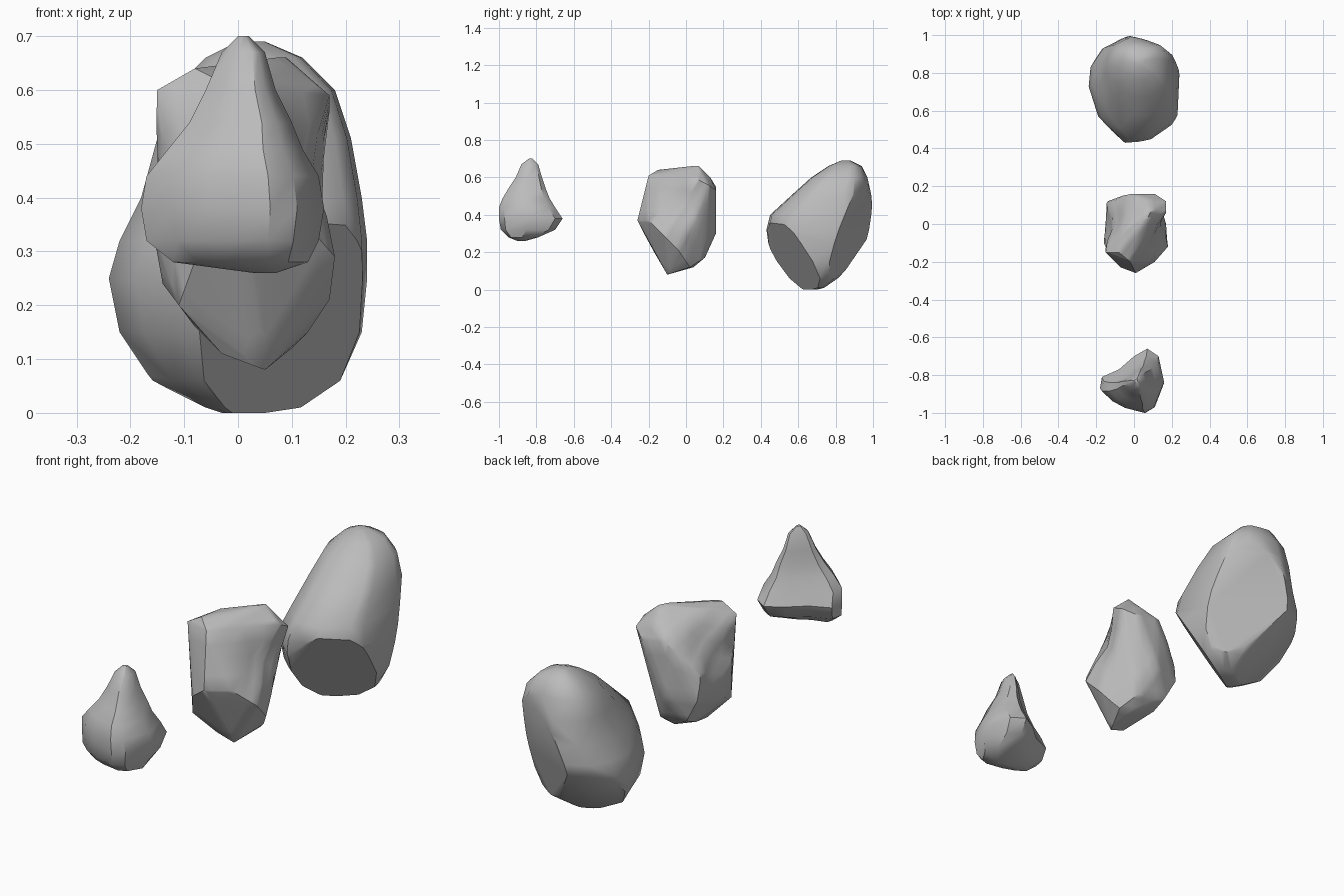
import bpy
import bmesh
from math import radians
from mathutils import Vector

default_cube = bpy.data.objects.get("Cube")
if default_cube:
    bpy.data.objects.remove(default_cube, do_unlink=True)


def make_material(name, colour):
    material = bpy.data.materials.new(name)
    material.use_nodes = True
    material.diffuse_color = colour
    shader = material.node_tree.nodes["Principled BSDF"]
    shader.inputs["Base Color"].default_value = colour
    shader.inputs["Roughness"].default_value = 0.8
    return material


stone_grey = make_material("stone grey", (0.5, 0.5, 0.5, 1))


def finish_rock(name, bm):
    """Turn the finished mesh into a grey object with sharp facet edges."""
    bmesh.ops.recalc_face_normals(bm, faces=bm.faces[:])
    mesh = bpy.data.meshes.new(name)
    bm.to_mesh(mesh)
    bm.free()
    rock = bpy.data.objects.new(name, mesh)
    bpy.context.collection.objects.link(rock)
    mesh.materials.append(stone_grey)
    bpy.ops.object.select_all(action="DESELECT")
    rock.select_set(True)
    bpy.context.view_layer.objects.active = rock
    bpy.ops.object.shade_smooth_by_angle(angle=radians(38))


def normalised(outline):
    """Scale a footprint so that it fills the square from -1 to 1."""
    xs, ys = zip(*outline)

    def fit(value, values):
        low, high = min(values), max(values)
        return 2 * (value - low) / (high - low) - 1

    return [(fit(x, xs), fit(y, ys)) for x, y in outline]


def chip(bm, point, normal):
    """Slice a flat facet off the rock and close the hole."""
    geometry = bm.verts[:] + bm.edges[:] + bm.faces[:]
    cut = bmesh.ops.bisect_plane(bm, geom=geometry, plane_co=Vector(point) / 100,
                                 plane_no=normal, clear_outer=True)
    rim = [item for item in cut["geom_cut"] if isinstance(item, bmesh.types.BMEdge)]
    bmesh.ops.holes_fill(bm, edges=rim, sides=0)


def dent(bm, point, radius, push):
    """Press a soft hollow into the rock."""
    for vert in bm.verts:
        reach = (vert.co - Vector(point) / 100).length * 100 / radius
        if reach < 1:
            vert.co += Vector(push) / 100 * (1 - reach * reach) ** 2


def lofted_rock(name, outline, layers, chips=()):
    """Loft a footprint through layers of (height, left, right, front, back)."""
    bm = bmesh.new()
    footprint = normalised(outline)
    rings = []
    for z, x_low, x_high, y_low, y_high in layers:
        centre = Vector((x_low + x_high, y_low + y_high, 2 * z)) / 200
        half_x, half_y = (x_high - x_low) / 200, (y_high - y_low) / 200
        rings.append([bm.verts.new(centre + Vector((u * half_x, v * half_y, 0)))
                      for u, v in footprint])
    count = len(footprint)
    for lower, upper in zip(rings, rings[1:]):
        for i in range(count):
            j = (i + 1) % count
            bm.faces.new((lower[i], lower[j], upper[j], upper[i]))
    bm.faces.new(rings[0][::-1])
    bm.faces.new(rings[-1])
    for point, normal in chips:
        chip(bm, point, normal)
    finish_rock(name, bm)


def faceted_rock(name, corners, dents):
    """Stretch a skin over the corner points of a rock, then hollow it."""
    bm = bmesh.new()
    for corner in corners:
        bm.verts.new(Vector(corner) / 100)
    hull = bmesh.ops.convex_hull(bm, input=bm.verts[:])
    inner = [item for item in hull["geom_interior"] if isinstance(item, bmesh.types.BMVert)]
    bmesh.ops.delete(bm, geom=inner, context="VERTS")
    bmesh.ops.subdivide_edges(bm, edges=bm.edges[:], cuts=3, use_grid_fill=True)
    for hollow in dents:
        dent(bm, *hollow)
    finish_rock(name, bm)


# Small pear-shaped rock with three lobes and a narrow peak (hundredths of a unit)
lofted_rock(
    "small_front_rock",
    [(-18, -87), (-12, -93), (-5, -97), (6, -100), (11, -97), (16, -84),
     (13, -70), (7, -66), (0, -70), (-8, -77), (-17, -81)],
    [(26, 3, 7, -90, -86), (28, -12, 13, -95, -79), (32, -17, 15, -99, -70),
     (38, -18, 16, -100, -66), (44, -17, 15, -100, -70), (49, -13, 12, -98, -73),
     (54, -9, 10, -95, -75), (60, -6, 7, -91, -77), (67, -3, 5, -88, -79),
     (70, 0, 2, -84, -82)])

# Middle rock: a pointed foot, a broken front and a narrower top
foot = [(5, -10, 8), (-3, -11, 11), (10, 2, 12), (3, 4, 12), (13, 0, 15),
        (6, 10, 17), (-8, 4, 16), (-8, 11, 19), (-11, -17, 20), (17, -4, 21)]
waist = [(-14, -8, 24), (18, -12, 29), (-7, -23, 31), (1, -26, 37), (5, -22, 33),
         (0, 16, 30), (10, 10, 35), (15, 4, 40), (-16, -10, 35), (11, -20, 37),
         (-14, 12, 30), (-15, 10, 42), (-6, 15, 48)]
crown = [(11, 16, 53), (-1, 16, 55), (17, 12, 56), (17, 6, 59), (-15, -15, 60),
         (-2, -20, 61), (-8, -15, 64), (-6, -4, 64), (8, 13, 60), (7, 3, 66), (9, 7, 66)]
faceted_rock("middle_rock", foot + waist + crown,
             [((-14, 0, 48), 16, (4, 0, 0)),
              ((16, -3, 46), 16, (-4, 1, 0))])

# Large rear rock, leaning back, with broad broken facets
lofted_rock(
    "large_rear_rock",
    [(-6, 100), (-18, 94), (-23, 85), (-24, 74), (-19, 57), (-12, 49), (-6, 43),
     (8, 44), (20, 52), (23, 58), (24, 80), (23, 87), (16, 95), (6, 98)],
    [(0, -3, 5, 62, 70), (1, -6, 12, 59, 74), (6, -16, 19, 53, 82),
     (15, -22, 23, 47, 91), (25, -24, 24, 44, 97), (32, -22, 24, 43, 99),
     (40, -18, 23, 45, 100), (51, -15, 21, 57, 99), (60, -12, 18, 67, 97),
     (66, -6, 12, 76, 94), (69, 0, 5, 83, 88)],
    [((20, 83, 30), (0.45, 0.85, -0.27)),
     ((0, 43, 30), (0.47, -0.73, -0.5)),
     ((5, 80, 5), (-0.38, 0.62, -0.69))])
